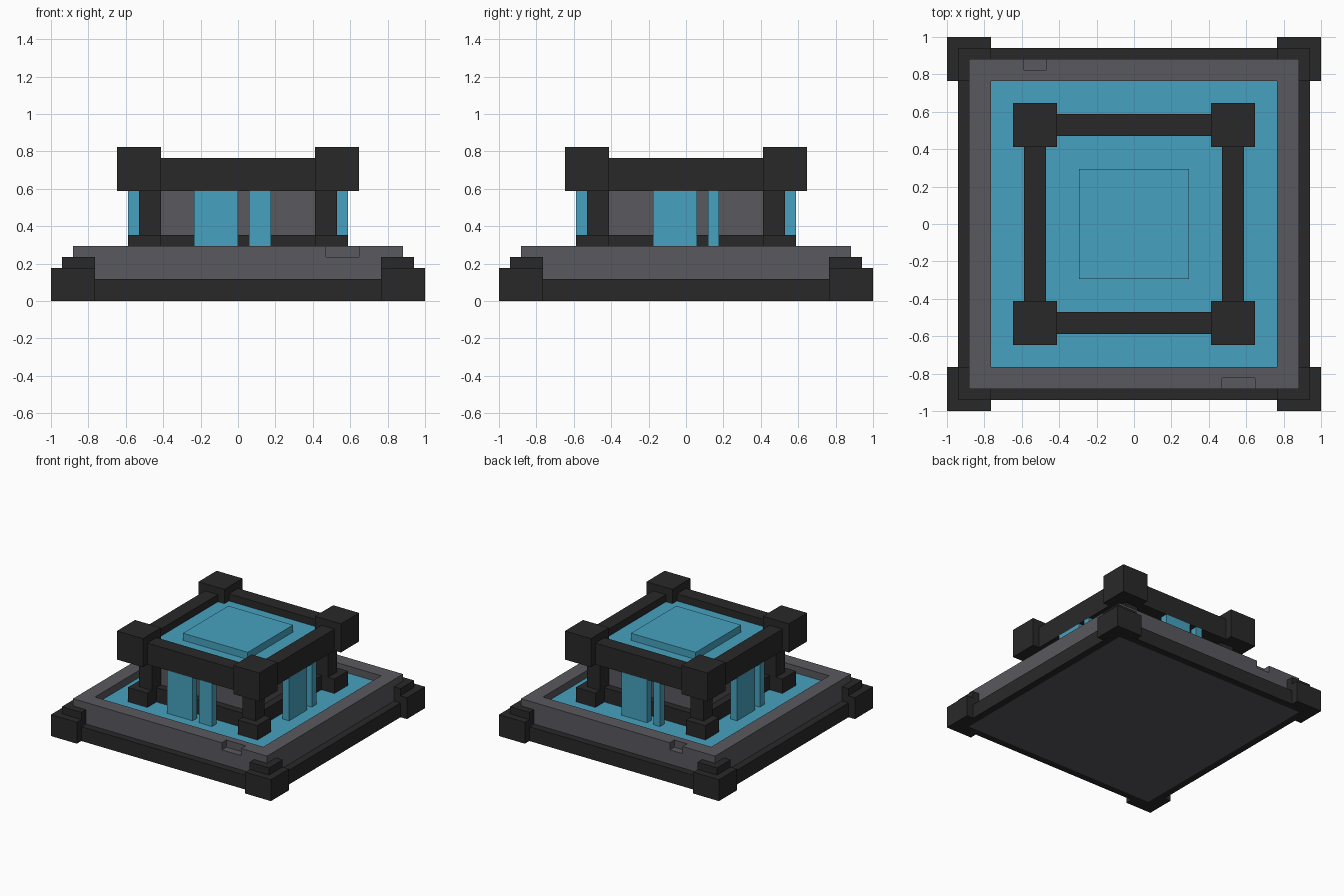
import bpy
import math
from mathutils import Matrix, Vector

if "Cube" in bpy.data.objects:
    bpy.data.objects.remove(bpy.data.objects["Cube"])

U = 1 / 17  # building module; all sizes below are counted in modules


def material(name, rgb):
    m = bpy.data.materials.new(name)
    m.diffuse_color = (*rgb, 1)
    m.use_nodes = True
    m.node_tree.nodes["Principled BSDF"].inputs["Base Color"].default_value = m.diffuse_color
    return m


DARK = material("dark stone", (0.022, 0.022, 0.022))
GRAY = material("gray stone", (0.100, 0.098, 0.114))
WATER = material("blue water", (0.062, 0.365, 0.525))


def box(name, mat, x, y, z, turn=0):
    """Box between (min, max) limits, turned by quarter turns about z."""
    bpy.ops.mesh.primitive_cube_add(size=1)
    ob = bpy.context.object
    ob.name = name
    size = Vector((x[1] - x[0], y[1] - y[0], z[1] - z[0])) * U
    mid = Vector((sum(x), sum(y), sum(z))) * U / 2
    rot = Matrix.Rotation(turn * math.pi / 2, 4, 'Z')
    ob.data.transform(rot @ Matrix.Translation(mid) @ Matrix.Diagonal((*size, 1)))
    ob.data.materials.append(mat)
    return ob


def cut(target, cutter):
    mod = target.modifiers.new("cut", 'BOOLEAN')
    mod.operation = 'DIFFERENCE'
    mod.solver = 'EXACT'
    mod.object = cutter
    cutter.hide_render = True
    cutter.hide_viewport = True


# Basin with a hollow and two chipped notches in the rim
basin = box("basin", GRAY, (-15, 15), (-15, 15), (0, 5))
cut(basin, box("hollow_cutter", GRAY, (-13, 13), (-13, 13), (2, 6)))
cut(basin, box("front_notch_cutter", GRAY, (8, 11), (-15.5, -14), (4, 5.5)))
cut(basin, box("back_notch_cutter", GRAY, (-10, -8), (14, 15.5), (4, 5.5)))
box("basin_water", WATER, (-12.99, 12.99), (-12.99, 12.99), (1.9, 4))

# Inner core and upper pool
box("core", GRAY, (-7, 7), (-7, 7), (3, 10.5))
box("upper_water", WATER, (-8, 8), (-8, 8), (10, 12))
box("water_swell", WATER, (-5, 5), (-5, 5), (11.9, 13))

# Falling streams per side: front, right, back, left
wide_narrow = [(-4, 0), (1, 3)]
shifted = [(-3, 1), (2, 3)]
streams = [wide_narrow, shifted, shifted, shifted]

for t in range(4):
    # Basin frame and stepped corner blocks
    box("base_beam", DARK, (-16, 16), (-16, -15), (0, 2), t)
    box("corner_block", DARK, (13, 17), (-17, -13), (0.01, 3), t)
    box("corner_step", DARK, (13, 16), (-16, -13), (2.9, 4), t)
    # Post with foot and cap
    box("post_foot", DARK, (7, 10), (-10, -7), (3, 6), t)
    box("post", DARK, (7, 9), (-9, -7), (5.9, 10.1), t)
    box("post_cap", DARK, (7, 11), (-11, -7), (10, 14), t)
    # Low and high rails
    box("low_rail", DARK, (-7, 7), (-8, -6.9), (3, 6), t)
    box("high_rail", DARK, (-7, 7), (-10, -8), (10, 13), t)
    for span in streams[t]:
        box("water_stream", WATER, span, (-10, -9), (3.5, 10), t)
